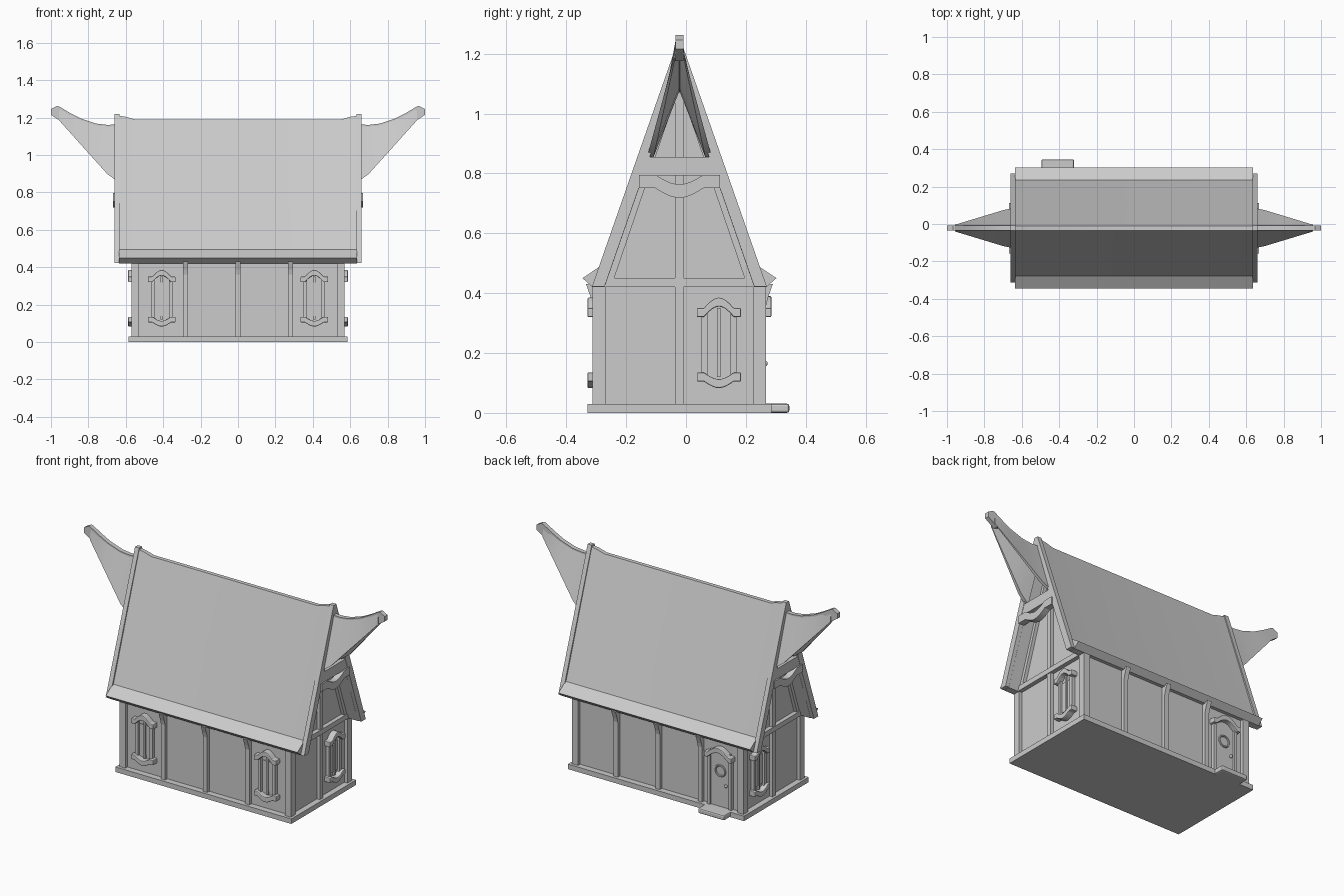
import bpy, bmesh
from math import cos, sin, pi

if "Cube" in bpy.data.objects:
    bpy.data.objects.remove(bpy.data.objects["Cube"])

C = -0.022            # centre line of the house in y
HX, HY = 0.55, 0.27   # wall planes

# wall coordinates: u along the wall, d outward from it, z up
WALLS = {
    "front": lambda u, d, z: (u, C - HY - d, z),
    "back": lambda u, d, z: (u, C + HY + d, z),
    "right": lambda u, d, z: (HX + d, C + u, z),
    "left": lambda u, d, z: (-HX - d, C + u, z),
}


def loft(name, rings, bevel=0, smooth=False):
    """Closed skin through rings with equal point counts."""
    bm = bmesh.new()
    vr = [[bm.verts.new(p) for p in r] for r in rings]
    n = len(rings[0])
    for a, b in zip(vr, vr[1:]):
        for i in range(n):
            j = (i + 1) % n
            bm.faces.new((a[i], a[j], b[j], b[i]))
    bm.faces.new(vr[0])
    bm.faces.new(vr[-1][::-1])
    bmesh.ops.recalc_face_normals(bm, faces=bm.faces)
    me = bpy.data.meshes.new(name)
    bm.to_mesh(me)
    bm.free()
    ob = bpy.data.objects.new(name, me)
    bpy.context.collection.objects.link(ob)
    if bevel:
        m = ob.modifiers.new("bevel", "BEVEL")
        m.width, m.segments = bevel, 2
    if smooth:
        bpy.context.view_layer.objects.active = ob
        ob.select_set(True)
        bpy.ops.object.shade_smooth_by_angle(angle=0.5)
        ob.select_set(False)
    return ob


def plate(name, wall, pts, d0, d1, bevel=0):
    f = WALLS[wall]
    return loft(name, [[f(u, d, z) for u, z in pts] for d in (d0, d1)], bevel)


def rect(u0, u1, z0, z1):
    return [(u0, z0), (u1, z0), (u1, z1), (u0, z1)]


def box(name, x0, x1, y0, y1, z0, z1, bevel=0):
    return loft(name, [[(x, y, z) for x, y in ((x0, y0), (x1, y0), (x1, y1), (x0, y1))]
                       for z in (z0, z1)], bevel)


def band(uc, half, arc, z0, bulge, thick):
    """Bar with flat ends and a bulged middle."""
    us = [-half] + [arc * (i / 6 - 1) for i in range(13)] + [half]
    mid = [(u, z0 + bulge * max(0, cos(pi * u / (2 * arc))) if abs(u) <= arc else z0) for u in us]
    return [(uc + u, z - thick / 2) for u, z in mid] + [(uc + u, z + thick / 2) for u, z in mid[::-1]]


def post(name, wall, u, w, bracket=True):
    plate(name, wall, rect(u - w, u + w, 0.03, 0.43), -0.01, 0.02)
    if bracket:   # curved bracket under the eaves
        prof = [(0, 0.35), (0.02, 0.36), (0.026, 0.385), (0.042, 0.43), (0, 0.43)]
        loft(name + "_bracket", [[WALLS[wall](k, d, z) for d, z in prof] for k in (u - w, u + w)])


def window(wall, u):
    n = wall + "_window_"
    plate(n + "glass", wall, rect(u - 0.045, u + 0.045, 0.12, 0.35), -0.01, 0.004)
    for s in (-1, 1):
        a, b = sorted((u + s * 0.039, u + s * 0.058))
        plate(n + "jamb", wall, rect(a, b, 0.11, 0.345), -0.01, 0.02)
        a, b = sorted((u + s * 0.006, u + s * 0.036))
        plate(n + "pane", wall, rect(a, b, 0.14, 0.318), 0, 0.009)
    plate(n + "mullion", wall, rect(u - 0.006, u + 0.006, 0.12, 0.35), -0.01, 0.016)
    plate(n + "head", wall, band(u, 0.074, 0.05, 0.335, 0.035, 0.03), -0.01, 0.037, 0.004)
    plate(n + "sill", wall, band(u, 0.074, 0.05, 0.12, -0.022, 0.03), -0.01, 0.037, 0.004)


# base, walls and step
box("base", -0.585, 0.585, C - 0.307, C + 0.307, 0, 0.03)
box("doorstep", -0.495, -0.32, C + 0.28, C + 0.367, 0, 0.031, 0.008)
house = [(-HY, 0.03), (HY, 0.03), (HY, 0.42), (0.235, 0.43), (0, 1.12), (-0.235, 0.43), (-HY, 0.42)]
loft("walls", [[(x, C + y, z) for y, z in house] for x in (-HX, HX)])

# timber posts
for sx in (-1, 1):
    for sy in (-1, 1):
        xs, ys = sorted((sx * 0.53, sx * 0.57)), sorted((sy * 0.247, sy * 0.29))
        box("corner_post", *xs, C + ys[0], C + ys[1], 0.03, 0.43)
for wall in ("front", "back"):
    for u in (-0.28, 0, 0.28):
        post(wall + "_post", wall, u, 0.014)

# windows on the front and the two ends
for u in (-0.408, 0.408):
    window("front", u)
for wall in ("right", "left"):
    window(wall, 0.132)

# door on the back
DX = -0.408
plate("door_panel", "back", rect(DX - 0.068, DX + 0.068, 0.03, 0.36), -0.01, 0.008)
for s in (-1, 1):
    a, b = sorted((DX + s * 0.062, DX + s * 0.08))
    plate("door_jamb", "back", rect(a, b, 0.03, 0.345), -0.01, 0.02)
plate("door_head", "back", band(DX, 0.092, 0.07, 0.335, 0.04, 0.03), -0.01, 0.037, 0.004)
bpy.ops.mesh.primitive_torus_add(location=(DX, C + HY + 0.009, 0.245), rotation=(pi / 2, 0, 0),
                                 major_radius=0.032, minor_radius=0.006, major_segments=24, minor_segments=8)
bpy.context.object.name = "door_porthole"
bpy.ops.mesh.primitive_uv_sphere_add(location=(DX - 0.042, C + HY + 0.016, 0.165), radius=0.009,
                                     segments=12, ring_count=8)
bpy.context.object.name = "door_knob"

# roof shell: lifted ridge at the ends, flared eaves
rings = []
for x, lift in ((-0.637, 0.02), (-0.6, 0.014), (-0.55, 0), (0.55, 0), (0.6, 0.014), (0.637, 0.02)):
    half = [(0.012, 1.19 + lift), (0.257, 0.495), (0.324, 0.45), (0.29, 0.42), (0.25, 0.42), (0.003, 1.13)]
    pts = half + [(-y, z) for y, z in half[::-1]]
    rings.append([(x, C + y, z) for y, z in pts])
loft("roof", rings, smooth=True)

for wall, s in (("right", 1), ("left", -1)):
    # barge boards with crossbar
    for k in (-1, 1):
        pts = [(0, 1.22), (0.013, 1.22), (0.292, 0.422), (0.25, 0.422), (0, 1.14)]
        plate("barge_board", wall, [(k * u, z) for u, z in pts], 0.083, 0.11)
        # rafter trim against the gable wall
        pts = [(0.262, 0.42), (0.228, 0.42), (0, 1.09), (0, 1.16)]
        plate("gable_rafter", wall, [(k * u, z) for u, z in pts], -0.01, 0.02)
    plate("gable_crossbar", wall, [(-0.145, 0.793), (0.145, 0.793), (0.12, 0.855), (-0.12, 0.855)], 0.083, 0.108)
    plate("gable_collar", wall, band(0, 0.135, 0.08, 0.773, -0.032, 0.045), 0.08, 0.117)
    plate("gable_beam", wall, rect(-0.25, 0.25, 0.42, 0.45), -0.01, 0.025)
    plate("gable_post", wall, rect(-0.014, 0.014, 0.03, 1.07), -0.01, 0.02)

    # swept horn roof: hollow, narrowing towards the tip
    ridge = [(0.64, 1.163), (0.70, 1.161), (0.76, 1.168), (0.84, 1.195), (0.90, 1.226), (0.957, 1.26)]
    rings = []
    for x, zr in ridge:
        t = max(0, (x - 0.66) / 0.31)
        zl, w = 0.855 + 0.345 * t, 0.108 - 0.094 * t
        zi, wi = zr - 0.3 * (zr - zl), w * 0.8
        half = [(0.01, zr), (w, zl), (wi, zl), (0.002, zi)]
        pts = half + [(-y, z) for y, z in half[::-1]]
        rings.append([(s * x, C + y, z) for y, z in pts])
    loft("horn_roof", rings, smooth=True)
    cap = ridge + [(0.968, 1.262), (1.0, 1.245), (1.0, 1.215), (0.97, 1.195), (0.94, 1.175),
                   (0.9, 1.19), (0.84, 1.165), (0.76, 1.14), (0.70, 1.13), (0.64, 1.13)]
    loft("horn_ridge", [[(s * x, C + y, z) for x, z in cap] for y in (-0.013, 0.013)])
